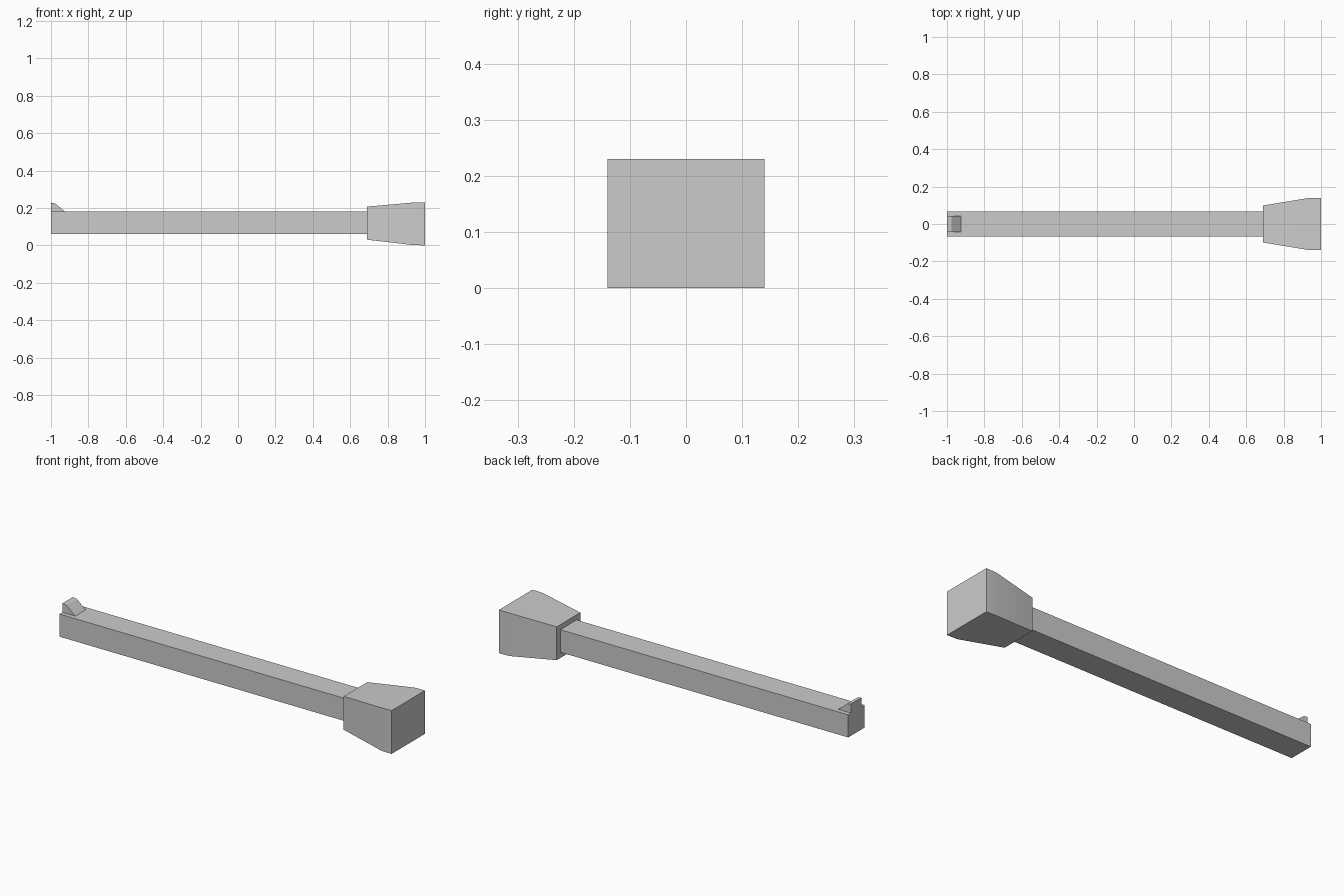
import bpy
import bmesh

cube = bpy.data.objects.get("Cube")
if cube:
    bpy.data.objects.remove(cube, do_unlink=True)

grey = bpy.data.materials.new("plain_grey")
grey.use_nodes = True
grey.diffuse_color = (0.6, 0.6, 0.6, 1)
grey.node_tree.nodes["Principled BSDF"].inputs["Base Color"].default_value = (0.6, 0.6, 0.6, 1)


def loft(name, sections):
    """Join rectangular sections (x, half width, bottom, top) along x."""
    bm = bmesh.new()
    rings = [[bm.verts.new((x, y, z)) for y, z in
              ((-w, low), (w, low), (w, high), (-w, high))]
             for x, w, low, high in sections]
    for a, b in zip(rings, rings[1:]):
        for i in range(4):
            j = (i + 1) % 4
            bm.faces.new((a[i], a[j], b[j], b[i]))
    bm.faces.new(rings[0])
    bm.faces.new(rings[-1])
    # Collapse a section of zero height to an edge
    bmesh.ops.remove_doubles(bm, verts=bm.verts[:], dist=0.0001)
    bmesh.ops.recalc_face_normals(bm, faces=bm.faces[:])
    mesh = bpy.data.meshes.new(name)
    bm.to_mesh(mesh)
    bm.free()
    mesh.materials.append(grey)
    obj = bpy.data.objects.new(name, mesh)
    bpy.context.collection.objects.link(obj)
    return obj


# Long square bar
loft("barrel", [(-1, 0.068, 0.06, 0.18), (0.69, 0.068, 0.06, 0.18)])

# Flared block at the left end, its soft bend shaded smoothly
block = loft("flared_block", [(0.69, 0.099, 0.03, 0.207),
                              (0.94, 0.14, 0.001, 0.229),
                              (1, 0.14, 0, 0.23)])
bpy.ops.object.select_all(action='DESELECT')
block.select_set(True)
bpy.context.view_layer.objects.active = block
bpy.ops.object.shade_smooth_by_angle()

# Small wedge on top of the bar's free end
loft("sight_wedge", [(-1, 0.044, 0.18, 0.228),
                     (-0.977, 0.044, 0.18, 0.224),
                     (-0.925, 0.044, 0.18, 0.18)])
